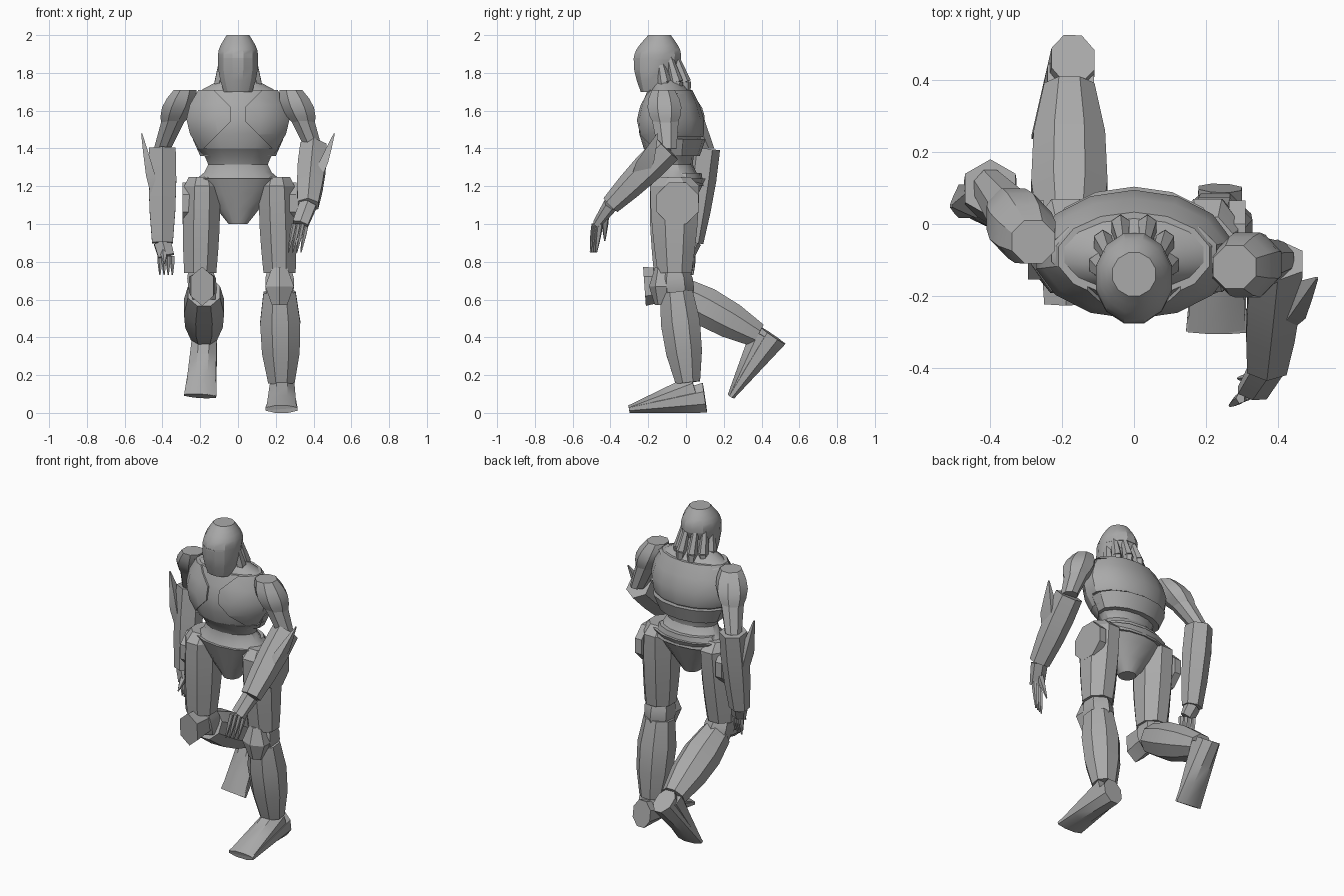
import bpy, bmesh
from math import pi, cos, sin, radians
from mathutils import Vector

if "Cube" in bpy.data.objects:
    bpy.data.objects.remove(bpy.data.objects["Cube"])

GREY = (0.4, 0.4, 0.4, 1)
grey = bpy.data.materials.new("plain_grey")
grey.use_nodes = True
grey.diffuse_color = GREY
shader = next(node for node in grey.node_tree.nodes if node.type == 'BSDF_PRINCIPLED')
shader.inputs["Base Color"].default_value = GREY
X, Y, Z = Vector((1, 0, 0)), Vector((0, 1, 0)), Vector((0, 0, 1))


def mix(pair, t):
    return pair[0] + (pair[1] - pair[0]) * t


def finish(name, bm):
    bmesh.ops.recalc_face_normals(bm, faces=bm.faces)
    mesh = bpy.data.meshes.new(name)
    bm.to_mesh(mesh)
    bm.free()
    mesh.materials.append(grey)
    part = bpy.data.objects.new(name, mesh)
    bpy.context.collection.objects.link(part)
    bpy.ops.object.select_all(action='DESELECT')
    part.select_set(True)
    bpy.context.view_layer.objects.active = part
    bpy.ops.object.shade_smooth_by_angle(angle=radians(28))


def limb_mesh(start, end, width, depth, bulge=0, sides=8, axis=None, rings=4):
    """Skin a straight limb; half width and half depth run from start to end."""
    bm = bmesh.new()
    start, end = Vector(start), Vector(end)
    along = axis or (end - start).normalized()
    across = Y if abs(along.x) > 0.9 else X
    across = (across - along * across.dot(along)).normalized()
    up = along.cross(across)
    loops = []
    for i in range(rings):
        t = i / (rings - 1)
        swell = (1 + bulge * sin(pi * t)) / cos(pi / sides)
        wide = across * mix(width, t) * swell
        deep = up * mix(depth, t) * swell
        angles = [2 * pi * (k + 0.5) / sides for k in range(sides)]
        centre = start.lerp(end, t)
        loops.append([bm.verts.new(centre + wide * cos(a) + deep * sin(a)) for a in angles])
    for low, high in zip(loops, loops[1:]):
        for k in range(sides):
            bm.faces.new((low[k - 1], low[k], high[k], high[k - 1]))
    bm.faces.new(loops[0])
    bm.faces.new(loops[-1])
    return bm


def limb(name, *args, **options):
    finish(name, limb_mesh(*args, **options))


# torso
CHEST_LOW, CHEST_TOP = Vector((0, -.08, 1.4)), Vector((0, -.09, 1.71))
limb("pelvis", (0, -.06, 1), (0, -.05, 1.24), width=(.05, .24), depth=(.05, .15),
     sides=14, axis=Z)
limb("waist", (0, -.05, 1.23), CHEST_LOW, width=(.23, .22), depth=(.14, .14),
     bulge=-.3, sides=14, axis=Z, rings=5)
limb("chest", CHEST_LOW, CHEST_TOP, width=(.2, .2), depth=(.14, .11),
     bulge=.3, sides=14, axis=Z, rings=5)
limb("collar", (0, -.08, 1.69), (0, -.1, 1.76), width=(.23, .1), depth=(.11, .07),
     sides=14, axis=Z)
limb("belt", (0, -.02, 1.2), (0, -.02, 1.27), width=(.22, .18), depth=(.11, .1),
     sides=14, axis=Z)
limb("lower_back_band", (0, -.05, 1.36), (0, -.05, 1.45), width=(.2, .24),
     depth=(.12, .15), sides=14, axis=Z)


def armour(name, cuts):
    """Raised plate: an enlarged chest trimmed by planes (point, outward normal)."""
    bm = limb_mesh(CHEST_LOW, CHEST_TOP, width=(.21, .21), depth=(.15, .12),
                   bulge=.3, sides=14, axis=Z, rings=5)
    for point, normal in cuts:
        bmesh.ops.bisect_plane(bm, geom=bm.verts[:] + bm.edges[:] + bm.faces[:],
                               plane_co=point, plane_no=normal, clear_outer=True)
        bmesh.ops.holes_fill(bm, edges=[e for e in bm.edges if e.is_boundary])
    finish(name, bm)


armour("back_plate", [(CHEST_LOW, -Y), (CHEST_LOW + Z * .06, -Z)])
for side, s in (("left", 1), ("right", -1)):
    inner = Vector((s * .04, 0, 1.58))
    armour(side + "_chest_plate", [
        (CHEST_LOW, Y), (inner, -X * s),
        (inner - Z * .04, -X * s - Z), (inner + Z * .04, Z - X * s)])

# neck and head
limb("neck", (0, -.08, 1.66), (0, -.13, 1.84), width=(.11, .08), depth=(.08, .08),
     sides=10, axis=Z)
limb("jaw", (0, -.18, 1.7), (0, -.152, 1.88), width=(.075, .105), depth=(.06, .125),
     bulge=.12, sides=12, axis=Z)
limb("skull", (0, -.152, 1.87), (0, -.14, 2), width=(.105, .06), depth=(.125, .06),
     bulge=.18, sides=12, axis=Z, rings=6)

# hanging locks fanned round the back of the head
for side, s in (("left", 1), ("right", -1)):
    for i in range(3):
        turn = radians(22 + 38 * i)
        out = Vector((s * sin(turn), cos(turn), 0))
        root = Vector((0, -.13, 1.89)) + out * .08
        bend = Vector((0, -.1, 1.75)) + out * .1
        tip = Vector((0, -.1, 1.6)) + out * .12
        name = f"{side}_lock_{i + 1}"
        limb(name + "_upper", root, bend, width=(.015, .025), depth=(.015, .03), sides=6)
        limb(name + "_lower", bend, tip, width=(.025, .006), depth=(.03, .006), sides=6)

# arms: shoulder, elbow, wrist, knuckles, fingertips
ARMS = {"left": [(.28, -.12, 1.71), (.4, -.1, 1.4), (.37, -.4, 1.1),
                 (.33, -.47, 1), (.3, -.49, .85)],
        "right": [(-.28, -.05, 1.71), (-.4, .1, 1.4), (-.4, .04, .9),
                  (-.38, .02, .83), (-.38, .02, .73)]}
for side, joints in ARMS.items():
    shoulder, elbow, wrist, knuckles, tips = map(Vector, joints)
    s = 1 if side == "left" else -1
    limb(side + "_shoulder", shoulder, shoulder.lerp(elbow, .6), width=(.06, .055),
         depth=(.06, .06), bulge=.5, axis=Z, rings=5)
    limb(side + "_upper_arm", shoulder.lerp(elbow, .3), elbow, width=(.07, .045),
         depth=(.08, .05), axis=Z)
    limb(side + "_forearm", elbow, wrist, width=(.07, .055), depth=(.07, .045),
         bulge=.15, sides=6)
    limb(side + "_elbow_blade", elbow.lerp(wrist, .5) + X * s * .04,
         elbow + Vector((s * .11, -.05, .08)), width=(.02, .003), depth=(.04, .003),
         bulge=.8, sides=4, axis=Z)
    limb(side + "_hand", wrist, knuckles, width=(.045, .042), depth=(.035, .022), sides=6)
    spread = Vector((.022, s * .01, 0))
    for i in range(4):
        limb(f"{side}_finger_{i + 1}", knuckles + spread * (i - 1.5),
             tips + spread * (i - 1.5), width=(.011, .003), depth=(.013, .004),
             bulge=.3, sides=5)
    limb(side + "_thumb", wrist.lerp(knuckles, .4), tips + Vector((-.01, s * .06, .06)),
         width=(.018, .003), depth=(.018, .003), bulge=.3, sides=5)

# legs: hip, knee, shin top, ankle, heel, toe
LEGS = {"left": [(.205, -.06, 1.2), (.22, -.06, .74), (.22, -.05, .64),
                 (.23, .01, .16), (.24, .1, .08), (.23, -.3, .02)],
        "right": [(-.19, -.06, 1.2), (-.2, -.08, .74), (-.18, -.04, .64),
                  (-.18, .38, .41), (-.17, .46, .41), (-.2, .24, .09)]}
for side, joints in LEGS.items():
    hip, knee, shin, ankle, heel, toe = map(Vector, joints)
    s = 1 if side == "left" else -1
    limb(side + "_thigh", hip, knee, width=(.095, .085), depth=(.13, .09), bulge=.08,
         axis=Z, rings=5)
    limb(side + "_thigh_top", hip, hip + Z * .05, width=(.095, .07), depth=(.13, .08), axis=Z)
    pad = hip + Vector((s * .06, .015, -.09))
    limb(side + "_hip_pad", pad, pad + X * s * .045, width=(.11, .11), depth=(.11, .11))
    limb(side + "_knee", knee + Z * .03, shin - Z * .04, width=(.06, .06),
         depth=(.06, .07), bulge=.3, sides=6, axis=Z)
    limb(side + "_shin", shin, ankle, width=(.085, .07), depth=(.085, .065), bulge=.38)
    limb(side + "_instep", ankle.lerp(heel, .4), toe, width=(.065, .08), depth=(.075, .02))
    limb(side + "_foot", heel, toe, width=(.06, .085), depth=(.08, .02))

# knee guards
limb("left_kneecap", (.22, -.13, .77), (.22, -.13, .57), width=(.04, .04),
     depth=(.03, .03), bulge=.9, sides=6, axis=Z, rings=3)
limb("right_kneecap", (-.19, -.08, .68), (-.19, -.22, .67), width=(.07, .06),
     depth=(.07, .09), sides=6)
